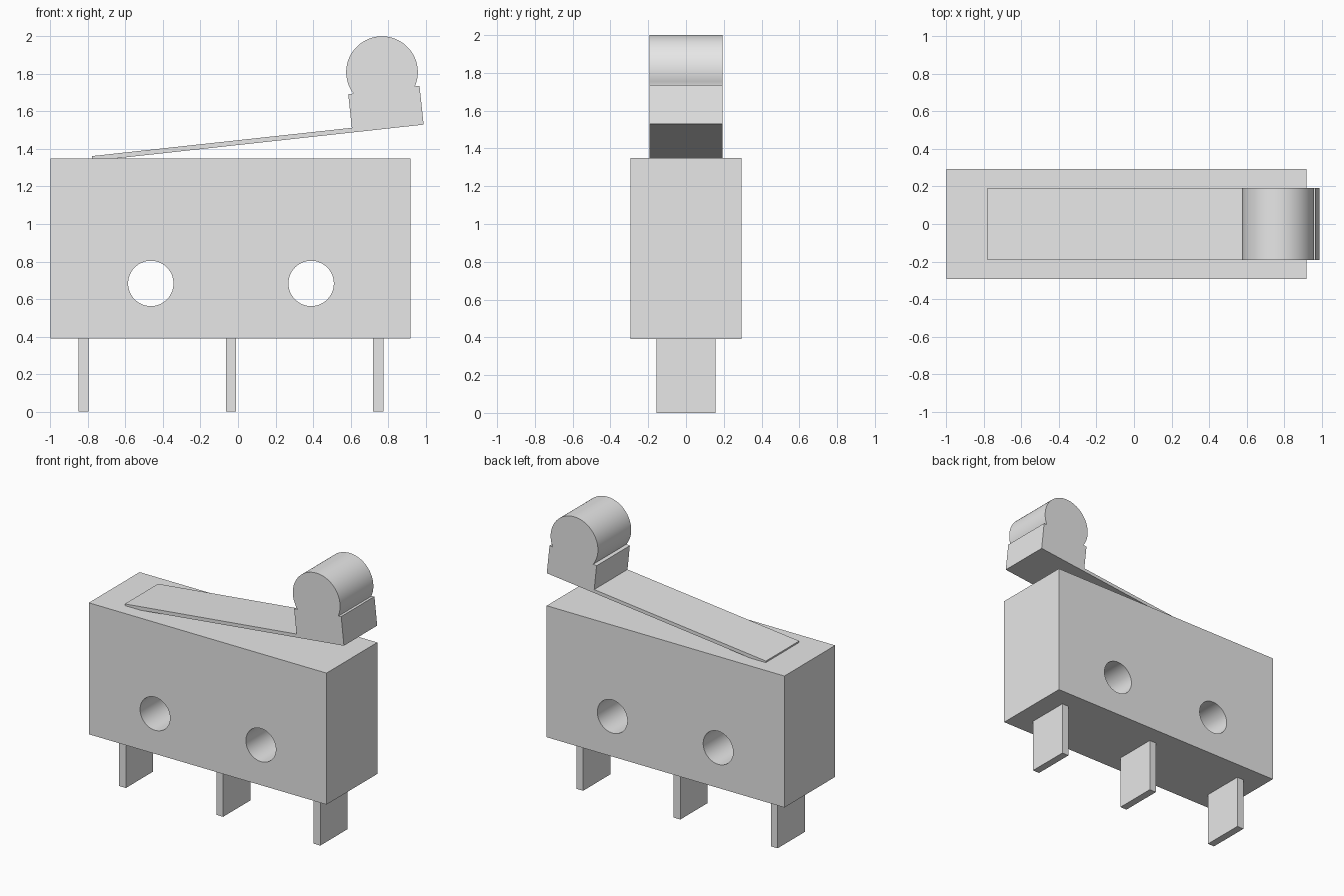
import bpy
import math
from math import cos, sin, radians
from mathutils import Vector

default = bpy.data.objects.get("Cube")
if default:
    bpy.data.objects.remove(default, do_unlink=True)

GREY = (0.8, 0.8, 0.8, 1.0)
grey = bpy.data.materials.new("plain grey")
grey.diffuse_color = GREY
grey.use_nodes = True
grey.node_tree.nodes["Principled BSDF"].inputs["Base Color"].default_value = GREY


def extrude_profile(name, outline, half_depth):
    """Solid from a counter-clockwise (x, z) outline, extruded along y."""
    n = len(outline)
    verts = [(x, y, z) for y in (-half_depth, half_depth) for x, z in outline]
    faces = [list(range(n)), list(range(2 * n - 1, n - 1, -1))]
    faces += [[i, i + n, (i + 1) % n + n, (i + 1) % n] for i in range(n)]
    mesh = bpy.data.meshes.new(name)
    mesh.from_pydata(verts, [], faces)
    mesh.materials.append(grey)
    obj = bpy.data.objects.new(name, mesh)
    bpy.context.collection.objects.link(obj)
    return obj


def box(name, x0, x1, z0, z1, half_depth):
    return extrude_profile(name, [(x0, z0), (x1, z0), (x1, z1), (x0, z1)], half_depth)


def arc(cx, cz, r, start, end, steps):
    angles = [radians(start + (end - start) * i / steps) for i in range(steps + 1)]
    return [(cx + r * cos(a), cz + r * sin(a)) for a in angles]


def smooth(obj):
    bpy.ops.object.select_all(action="DESELECT")
    obj.select_set(True)
    bpy.context.view_layer.objects.active = obj
    bpy.ops.object.shade_smooth_by_angle(angle=radians(30))


# Switch body with two mounting holes through it
body = box("switch_body", -1.0, 0.92, 0.39, 1.35, 0.293)
for x in (-0.465, 0.39):
    cutter = extrude_profile("hole_cutter", arc(x, 0.683, 0.121, 0, 354.375, 63), 0.5)
    cutter.hide_render = True
    cut = body.modifiers.new("mounting_hole", "BOOLEAN")
    cut.operation = "DIFFERENCE"
    cut.solver = "EXACT"
    cut.object = cutter
    bpy.context.view_layer.objects.active = body
    bpy.ops.object.modifier_apply(modifier=cut.name)
    bpy.data.objects.remove(cutter, do_unlink=True)
smooth(body)

# Three flat terminals under the body
for side, x in (("right", -0.823), ("middle", -0.037), ("left", 0.748)):
    box(side + "_terminal", x - 0.027, x + 0.027, 0, 0.395, 0.157)

# Tilted lever, roller holder and round roller in one side profile
outline = [(-0.777, 1.336), (0.99, 1.53), (0.968, 1.737), (0.945, 1.734)]
outline += arc(0.768, 1.81, 0.191, -22, 217, 48)
outline += [(0.611, 1.695), (0.588, 1.692), (0.607, 1.513), (-0.78, 1.362)]
smooth(extrude_profile("roller_lever", outline, 0.192))
